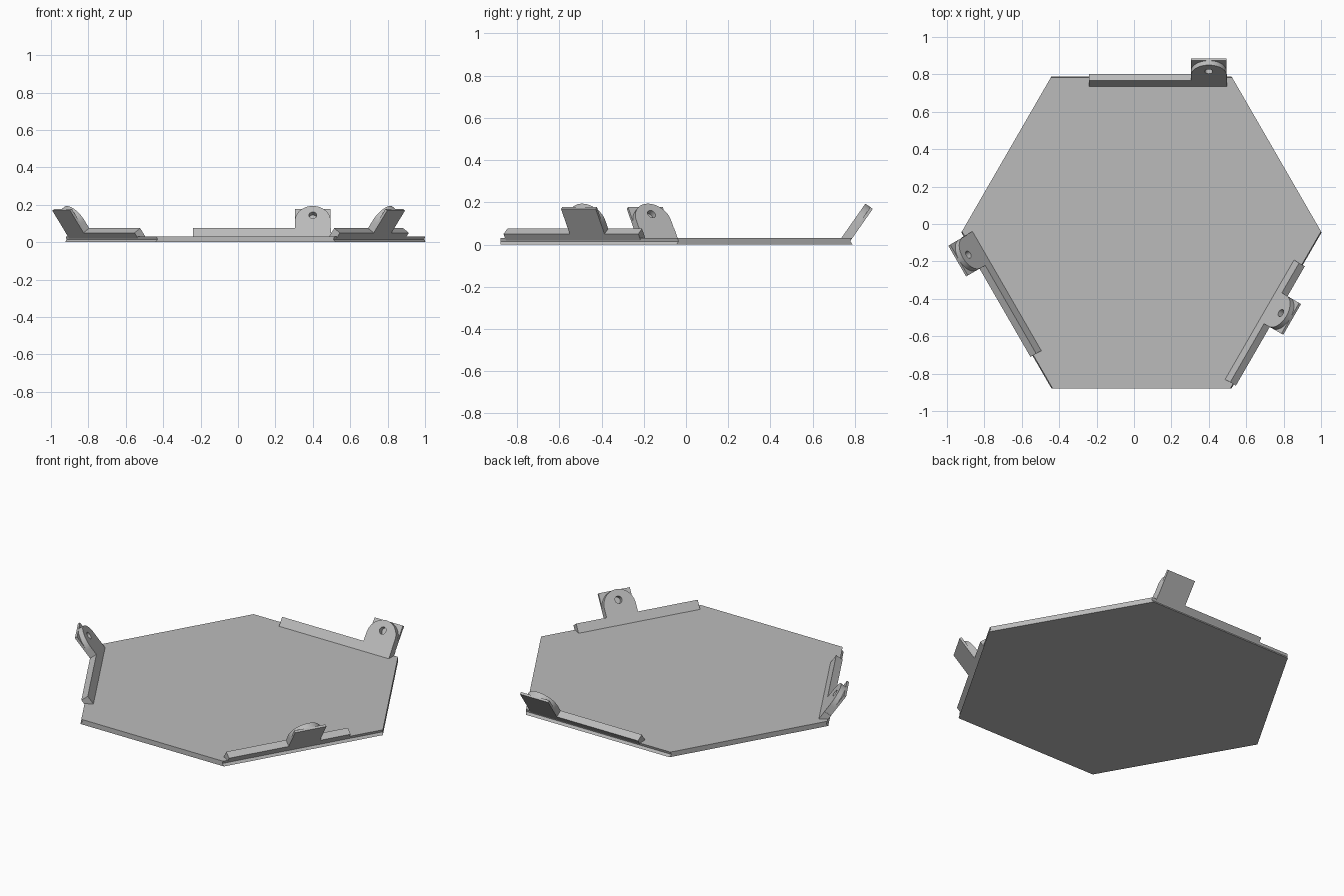
import bpy, bmesh
from math import radians, pi, sin, cos
from mathutils import Matrix, Vector

if "Cube" in bpy.data.objects:
    bpy.data.objects.remove(bpy.data.objects["Cube"])

grey = bpy.data.materials.new("plain grey")
grey.use_nodes = True
grey.diffuse_color = (0.5, 0.5, 0.5, 1)
grey.node_tree.nodes["Principled BSDF"].inputs["Base Color"].default_value = grey.diffuse_color

CENTRE = Vector((0.04, -0.045, 0))
THICK, SPLIT = 0.043, 0.029      # lug thickness and depth of its rounded layer
HALF = 0.095                     # half width of a lug
TOP, RAIL_TOP = 0.2, 0.055       # heights along the leaning face


def make_object(name, bm, matrix=Matrix()):
    bmesh.ops.recalc_face_normals(bm, faces=bm.faces)
    mesh = bpy.data.meshes.new(name)
    bm.to_mesh(mesh)
    bm.free()
    mesh.materials.append(grey)
    obj = bpy.data.objects.new(name, mesh)
    obj.matrix_world = matrix
    bpy.context.collection.objects.link(obj)
    return obj


def extrude_outline(name, outline, w0, w1, matrix):
    """Outline in (along edge, up the lean), extruded outward from w0 to w1."""
    bm = bmesh.new()
    face = bm.faces.new([bm.verts.new((u, w0, v)) for u, v in outline])
    moved = bmesh.ops.extrude_face_region(bm, geom=[face])["geom"]
    verts = [g for g in moved if isinstance(g, bmesh.types.BMVert)]
    bmesh.ops.translate(bm, verts=verts, vec=(0, w1 - w0, 0))
    return make_object(name, bm, matrix)


def rectangle(u0, u1, v0, v1):
    return [(u0, v0), (u1, v0), (u1, v1), (u0, v1)]


# Hexagonal base, with a shallow groove along every second side
bm = bmesh.new()
rings = []
for z, apothem in ((0, 0.834), (0.015, 0.824), (0.03, 0.829)):
    ring = []
    for i in range(6):
        a, b = (radians(30 + 60 * k) for k in (i, i + 1))
        da, db = (apothem if k % 2 else 0.834 for k in (i, i + 1))
        s = sin(b - a)
        ring.append(bm.verts.new(((da * sin(b) - db * sin(a)) / s,
                                  (db * cos(a) - da * cos(b)) / s, z)))
    rings.append(ring)
bm.faces.new(rings[0])
bm.faces.new(rings[-1])
for low, high in zip(rings, rings[1:]):
    for i in range(6):
        j = (i + 1) % 6
        bm.faces.new((low[i], low[j], high[j], high[i]))
make_object("hexagon_base", bm, Matrix.Translation(CENTRE))

# Three leaning brackets: a rail and a pierced lug with a square backing
arc_v = TOP - HALF
for place, turn, lug_u in (("back", 0, 0.36), ("front_right", 120, 0.36), ("front_left", 240, 0)):
    frame = (Matrix.Translation(CENTRE) @ Matrix.Rotation(radians(turn), 4, "Z")
             @ Matrix.Translation((0, 0.78, 0.03)) @ Matrix.Rotation(radians(-35), 4, "X"))
    extrude_outline(place + "_rail", rectangle(-0.28, 0.457, 0, RAIL_TOP), 0, THICK, frame)

    lug_frame = frame @ Matrix.Translation((lug_u, 0, 0))
    arc = [(HALF * cos(pi * k / 24), arc_v + HALF * sin(pi * k / 24)) for k in range(25)]
    lug = extrude_outline(place + "_lug", [(-HALF, 0), (HALF, 0)] + arc, 0, SPLIT, lug_frame)
    extrude_outline(place + "_lug_backing", rectangle(-HALF, HALF, 0, TOP), SPLIT, THICK, lug_frame)

    # Blind screw hole
    bm = bmesh.new()
    bmesh.ops.create_cone(bm, cap_ends=True, segments=20, radius1=0.021, radius2=0.021, depth=0.1,
                          matrix=Matrix.Translation((0, 0, 0.14)) @ Matrix.Rotation(pi / 2, 4, "X"))
    cutter = make_object(place + "_hole_cutter", bm, lug_frame)
    cut = lug.modifiers.new("hole", "BOOLEAN")
    cut.operation, cut.solver, cut.object = "DIFFERENCE", "EXACT", cutter
    bpy.ops.object.select_all(action="DESELECT")
    bpy.context.view_layer.objects.active = lug
    lug.select_set(True)
    bpy.ops.object.modifier_apply(modifier=cut.name)
    bpy.data.objects.remove(cutter)
    bpy.ops.object.shade_smooth_by_angle(angle=radians(30))
